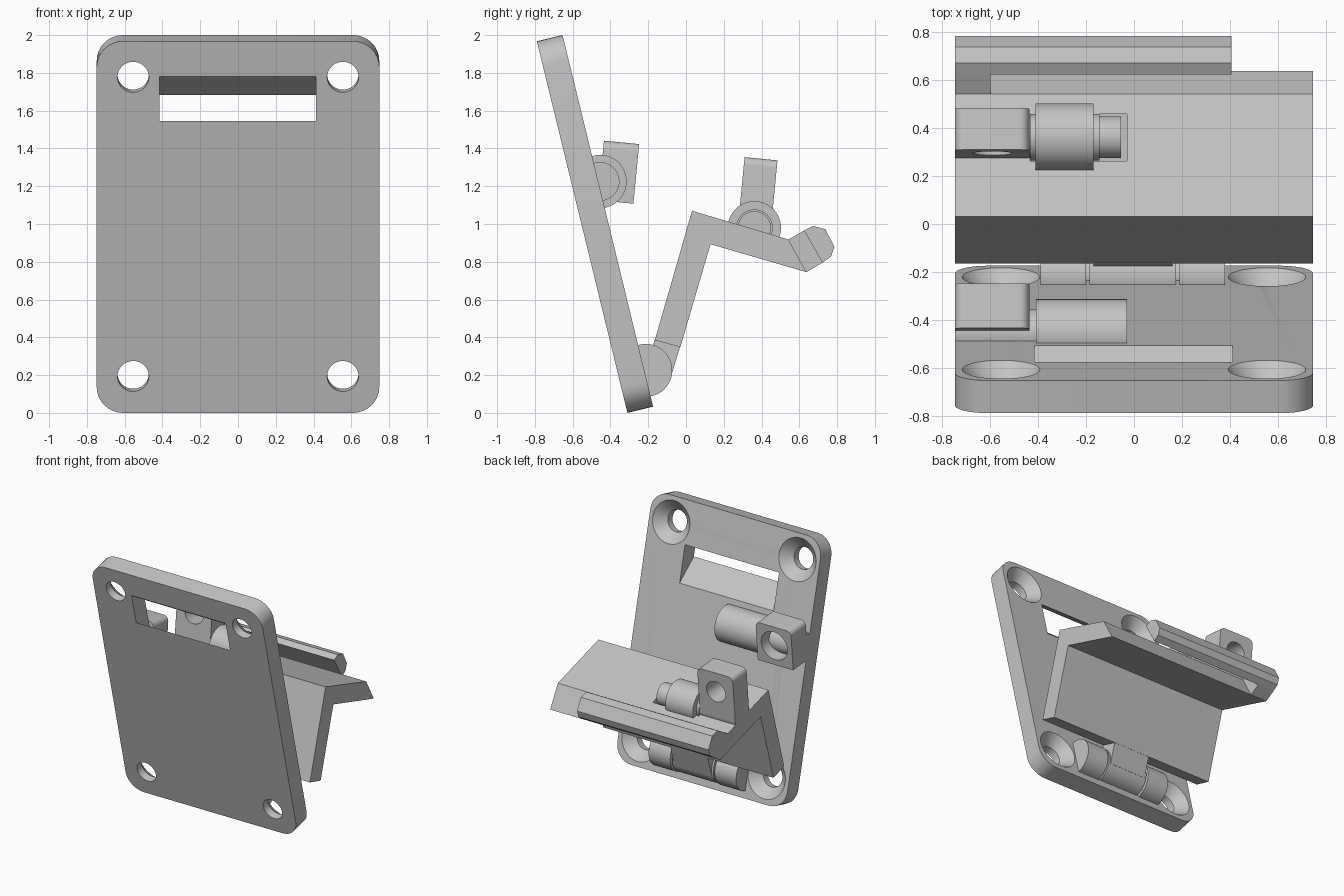
import bpy, bmesh, math
from mathutils import Matrix, Vector

if "Cube" in bpy.data.objects:
    bpy.data.objects.remove(bpy.data.objects["Cube"])

grey = bpy.data.materials.new("light_grey")
grey.diffuse_color = (0.55, 0.55, 0.55, 1)
grey.use_nodes = True
grey.node_tree.nodes["Principled BSDF"].inputs["Base Color"].default_value = grey.diffuse_color


def extrude(name, pts, shift):
    """Closed solid from a 3D outline pushed along a vector."""
    bm = bmesh.new()
    face = bm.faces.new([bm.verts.new(p) for p in pts])
    res = bmesh.ops.extrude_face_region(bm, geom=[face])
    verts = [g for g in res["geom"] if isinstance(g, bmesh.types.BMVert)]
    bmesh.ops.translate(bm, vec=shift, verts=verts)
    bmesh.ops.recalc_face_normals(bm, faces=bm.faces)
    me = bpy.data.meshes.new(name)
    bm.to_mesh(me)
    bm.free()
    me.materials.append(grey)
    ob = bpy.data.objects.new(name, me)
    bpy.context.collection.objects.link(ob)
    return ob


def side(name, pts, x0, x1):
    """Side profile in (y, z) extruded across x."""
    return extrude(name, [(x0, y, z) for y, z in pts], (x1 - x0, 0, 0))


def rod(name, c, r, x0, x1, n=48):
    a = [2 * math.pi * i / n for i in range(n)]
    return side(name, [(c[0] + r * math.cos(t), c[1] + r * math.sin(t)) for t in a], x0, x1)


def tilt(c, deg):
    return Matrix.Translation((0, c[0], c[1])) @ Matrix.Rotation(math.radians(deg), 4, 'X')


def slab(name, m, x0, x1, s0, s1, t0, t1, r_top, r_bot):
    """Tilted plate with rounded corners; s runs up, t is the thickness."""
    pts = []
    for cx, cs, r, start in ((x1, s1, r_top, 0), (x0, s1, r_top, 90),
                             (x0, s0, r_bot, 180), (x1, s0, r_bot, 270)):
        ox = cx - r if cx == x1 else cx + r
        os = cs - r if cs == s1 else cs + r
        for k in range(9 if r else 1):
            a = math.radians(start + k * 90 / 8)
            pts.append((ox + r * math.cos(a), t0, os + r * math.sin(a)))
    ob = extrude(name, pts, (0, t1 - t0, 0))
    ob.data.transform(m)
    return ob


def spun(name, m, x, s, prof, n=48):
    """Solid of revolution along the thickness axis, prof = (t, radius)."""
    bm = bmesh.new()
    rings = [[bm.verts.new((x + r * math.cos(2 * math.pi * i / n), t,
                            s + r * math.sin(2 * math.pi * i / n))) for i in range(n)]
             for t, r in prof]
    for a, b in zip(rings, rings[1:]):
        for i in range(n):
            j = (i + 1) % n
            bm.faces.new((a[i], a[j], b[j], b[i]))
    bm.faces.new(rings[0])
    bm.faces.new(rings[-1])
    bmesh.ops.recalc_face_normals(bm, faces=bm.faces)
    me = bpy.data.meshes.new(name)
    bm.to_mesh(me)
    bm.free()
    me.transform(m)
    me.materials.append(grey)
    ob = bpy.data.objects.new(name, me)
    bpy.context.collection.objects.link(ob)
    return ob


def cut(ob, cutter):
    cutter.hide_render = True
    mod = ob.modifiers.new("cut", 'BOOLEAN')
    mod.operation, mod.solver, mod.object = 'DIFFERENCE', 'EXACT', cutter
    bpy.context.view_layer.objects.active = ob
    bpy.ops.object.modifier_apply(modifier=mod.name)
    bpy.data.objects.remove(cutter)


# Back plate with four countersunk holes and a sloping slot
mp = tilt((-0.31, 0.0), 13.7)
plate = slab("mounting_plate", mp, -0.748, 0.748, 0, 2.025, 0, 0.14, 0.14, 0.14)
for x in (-0.555, 0.555):
    for s in (0.2, 1.83):
        cut(plate, spun("hole", mp, x, s, [(-0.05, 0.083), (0.06, 0.083), (0.14, 0.162), (0.15, 0.172)]))
cut(plate, side("slot", [(-0.74, 1.588), (-0.451, 1.357), (-0.522, 1.65), (-0.794, 1.81)], -0.415, 0.412))

# Hinge
hinge = (-0.213, 0.225)
rod("hinge_knuckle_left", hinge, 0.14, -0.39, -0.2)
rod("hinge_knuckle_right", hinge, 0.14, 0.19, 0.38)
rod("hinge_pin", hinge, 0.07, -0.38, 0.37)
rod("hinge_barrel", hinge, 0.135, -0.185, 0.175)
side("hinge_tongue", [(-0.165, 0.39), (-0.03, 0.355), (-0.08, 0.19), (-0.213, 0.225)], -0.17, 0.16)

# Angled flap: leg and arm with a bevelled end
flap = side("flap", [(-0.165, 0.385), (0.032, 1.07), (0.542, 0.918), (0.638, 0.745),
                     (0.13, 0.893), (-0.03, 0.348)], -0.748, 0.748)
cut(flap, side("pocket", [(0.262, 0.87), (0.46, 0.87), (0.46, 1.2), (0.262, 1.2)], -0.435, -0.03))

# Catch bar, joined to the arm at one end only
bar = [(0.625, 0.965), (0.672, 0.99), (0.738, 0.972), (0.785, 0.88), (0.768, 0.827), (0.722, 0.795)]
side("catch_bar", bar, -0.748, 0.408)
side("catch_bridge", [(0.542, 0.918), (0.625, 0.965), (0.722, 0.795), (0.638, 0.745)], -0.748, -0.6)

# Bolt on the plate: hollow sleeve, pin and lug with an eye
up = (-0.455, 1.225)
sleeve = rod("upper_sleeve", up, 0.141, -0.41, -0.03)
cut(sleeve, rod("bore", up, 0.1, -0.2, 0.1))
rod("upper_pin", up, 0.1, -0.748, -0.4)
mu = tilt(up, -5.5)
lug = slab("upper_lug", mu, -0.748, -0.437, -0.1, 0.217, 0, 0.187, 0.04, 0)
cut(lug, spun("eye", mu, -0.592, 0.06, [(0.03, 0.115), (0.3, 0.115)]))

# Bolt on the flap: sleeve, stepped pin and upright lug
low = (0.362, 0.98)
rod("lower_sleeve", low, 0.141, -0.412, -0.17)
rod("lower_pin_collar", low, 0.097, -0.435, -0.145)
rod("lower_pin", low, 0.0875, -0.748, -0.055)
ml = tilt(low, -5.5)
lug = slab("lower_lug", ml, -0.748, -0.437, 0, 0.367, -0.0875, 0.0875, 0.04, 0)
cut(lug, spun("eye", ml, -0.592, 0.21, [(-0.2, 0.083), (0.2, 0.083)]))

# Smooth the round parts, keep edges sharp
for ob in list(bpy.context.scene.objects):
    bpy.ops.object.select_all(action='DESELECT')
    ob.select_set(True)
    bpy.context.view_layer.objects.active = ob
    bpy.ops.object.shade_smooth_by_angle(angle=math.radians(30))
